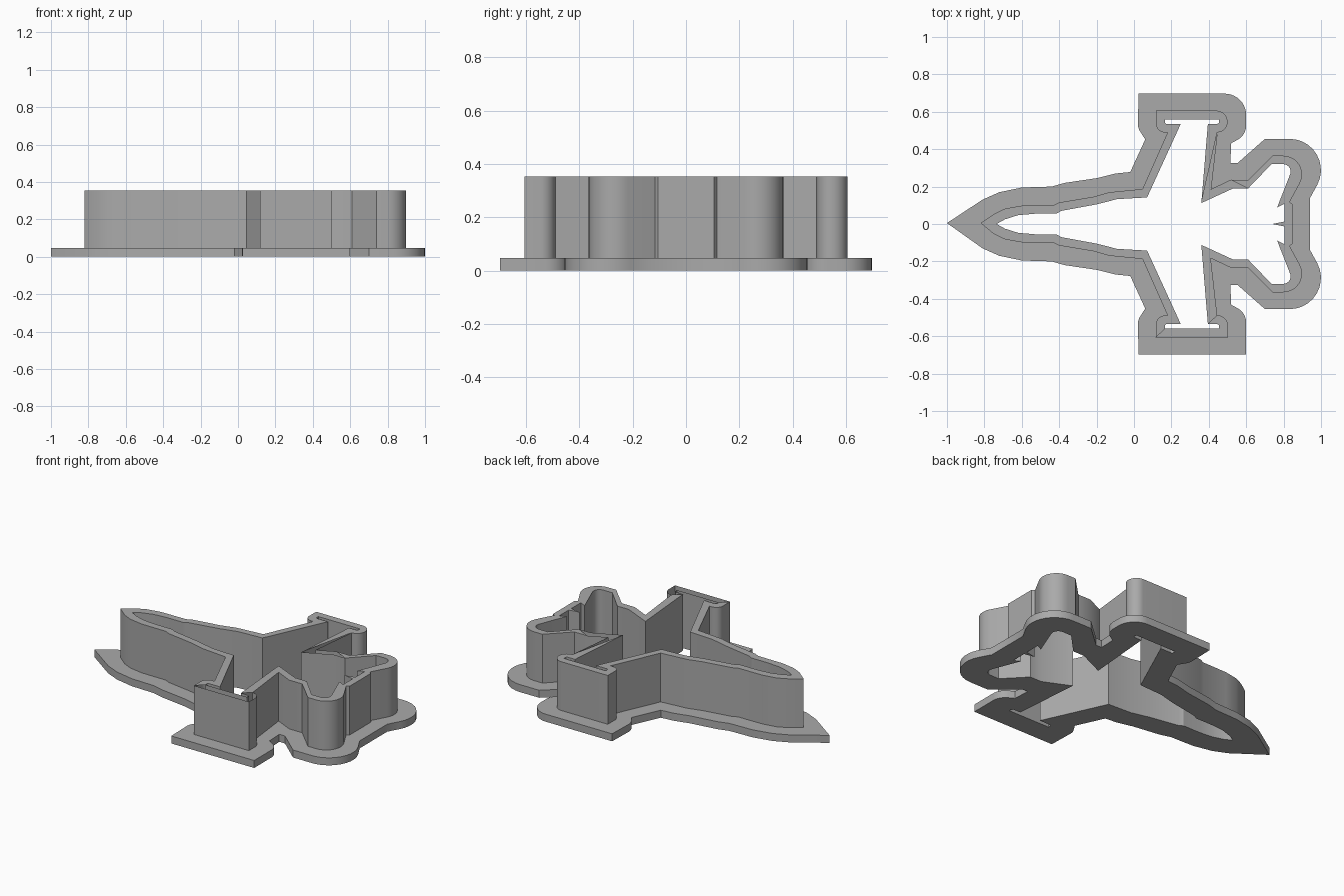
import bpy
import bmesh
import math
from mathutils import Vector

FLANGE_TOP, WALL_TOP = 0.047, 0.353

old = bpy.data.objects.get("Cube")
if old:
    bpy.data.objects.remove(old, do_unlink=True)

# Half outlines from nose to tail: x, y and an optional corner radius.
# A fourth value marks a corner that is rounded on the left wing only.
INNER = [(-.735, 0), (-.69, .025), (-.62, .047), (-.53, .055), (-.415, .055),
         (-.39, .07), (-.2, .105), (-.09, .133), (.07, .142),
         (.25, .535), (.165, .535, .012), (.165, .56), (.455, .56),
         (.455, .535, .012), (.395, .535), (.36, .112),
         (.53, .19), (.61, .19), (.735, .32), (.856, .32, .04),
         (.765, .088), (.805, .108), (.805, .013), (.74, 0)]
WALL = [(-.82, .005), (-.75, .053), (-.69, .082), (-.6, .098), (-.43, .1),
        (-.4, .115), (-.22, .145), (-.13, .17), (.045, .187),
        (.18, .49), (.118, .49, .045), (.118, .606), (.5, .606, .06, True),
        (.5, .49, .055), (.445, .49), (.41, .183), (.52, .235), (.61, .235),
        (.74, .365), (.966, .365, .1), (.832, .117), (.848, .105)]
FLANGE = [(-1, .005), (-.81, .13), (-.72, .17), (-.6, .195), (-.44, .2),
          (-.37, .22), (-.2, .245), (-.1, .27), (-.02, .278),
          (.06, .452), (.02, .515, .08), (.025, .697), (.6, .697, .115, True),
          (.6, .475, .09), (.52, .432), (.515, .327), (.555, .327),
          (.70, .455), (1.115, .455, .167), (.94, .137)]


def outline(half):
    """Mirror a half outline and round its marked corners."""
    right = [(p[0], -p[1], 0 if len(p) > 3 else (p[2] if len(p) > 2 else 0))
             for p in half]
    left = [(p[0], p[1], p[2] if len(p) > 2 else 0) for p in half]
    # Points on the centre line are used once
    corners = left + [p for p in reversed(right) if p[1] != 0]
    if 0 < left[0][1] < .01:
        corners.pop()
    points = []
    for i, (x, y, radius) in enumerate(corners):
        here = Vector((x, y))
        if not radius:
            points.append(here)
            continue
        before = (Vector(corners[i - 1][:2]) - here).normalized()
        after = (Vector(corners[(i + 1) % len(corners)][:2]) - here).normalized()
        spread = before.angle(after)
        centre = here + (before + after).normalized() * radius / math.sin(spread / 2)
        reach = radius / math.tan(spread / 2)
        start = here + before * reach - centre
        sweep = start.angle_signed(here + after * reach - centre)
        for k in range(11):
            a = -sweep * k / 10
            c, s = math.cos(a), math.sin(a)
            points.append(centre + Vector((start.x * c - start.y * s,
                                           start.x * s + start.y * c)))
    return points


def loop(bm, points, z):
    verts = [bm.verts.new((p.x, p.y, z)) for p in points]
    for i, v in enumerate(verts):
        bm.edges.new((verts[i - 1], v))
    return verts


def side(bm, low, high):
    for i in range(len(low)):
        bm.faces.new((low[i - 1], low[i], high[i], high[i - 1]))


def ring(bm, first, second):
    edges = [bm.edges.get((vs[i - 1], vs[i]))
             for vs in (first, second) for i in range(len(vs))]
    bmesh.ops.triangle_fill(bm, edges=edges, use_beauty=True)


inner, wall, flange = outline(INNER), outline(WALL), outline(FLANGE)
bm = bmesh.new()
inner_low, inner_high = loop(bm, inner, 0), loop(bm, inner, WALL_TOP)
wall_low, wall_high = loop(bm, wall, FLANGE_TOP), loop(bm, wall, WALL_TOP)
flange_low, flange_high = loop(bm, flange, 0), loop(bm, flange, FLANGE_TOP)

# Wide flange around the foot
ring(bm, inner_low, flange_low)
side(bm, flange_low, flange_high)
ring(bm, flange_high, wall_low)
# Upright wall
side(bm, wall_low, wall_high)
ring(bm, wall_high, inner_high)
side(bm, inner_low, inner_high)
bmesh.ops.recalc_face_normals(bm, faces=bm.faces)

mesh = bpy.data.meshes.new("jet_cookie_cutter")
bm.to_mesh(mesh)
bm.free()
cutter = bpy.data.objects.new("jet_cookie_cutter", mesh)
bpy.context.collection.objects.link(cutter)

# Plain grey plastic
grey = bpy.data.materials.new("grey_plastic")
grey.use_nodes = True
colour = (.4, .4, .4, 1)
grey.diffuse_color = colour
grey.node_tree.nodes["Principled BSDF"].inputs["Base Color"].default_value = colour
mesh.materials.append(grey)

bpy.ops.object.select_all(action="DESELECT")
cutter.select_set(True)
bpy.context.view_layer.objects.active = cutter
bpy.ops.object.shade_smooth_by_angle(angle=math.radians(30))
